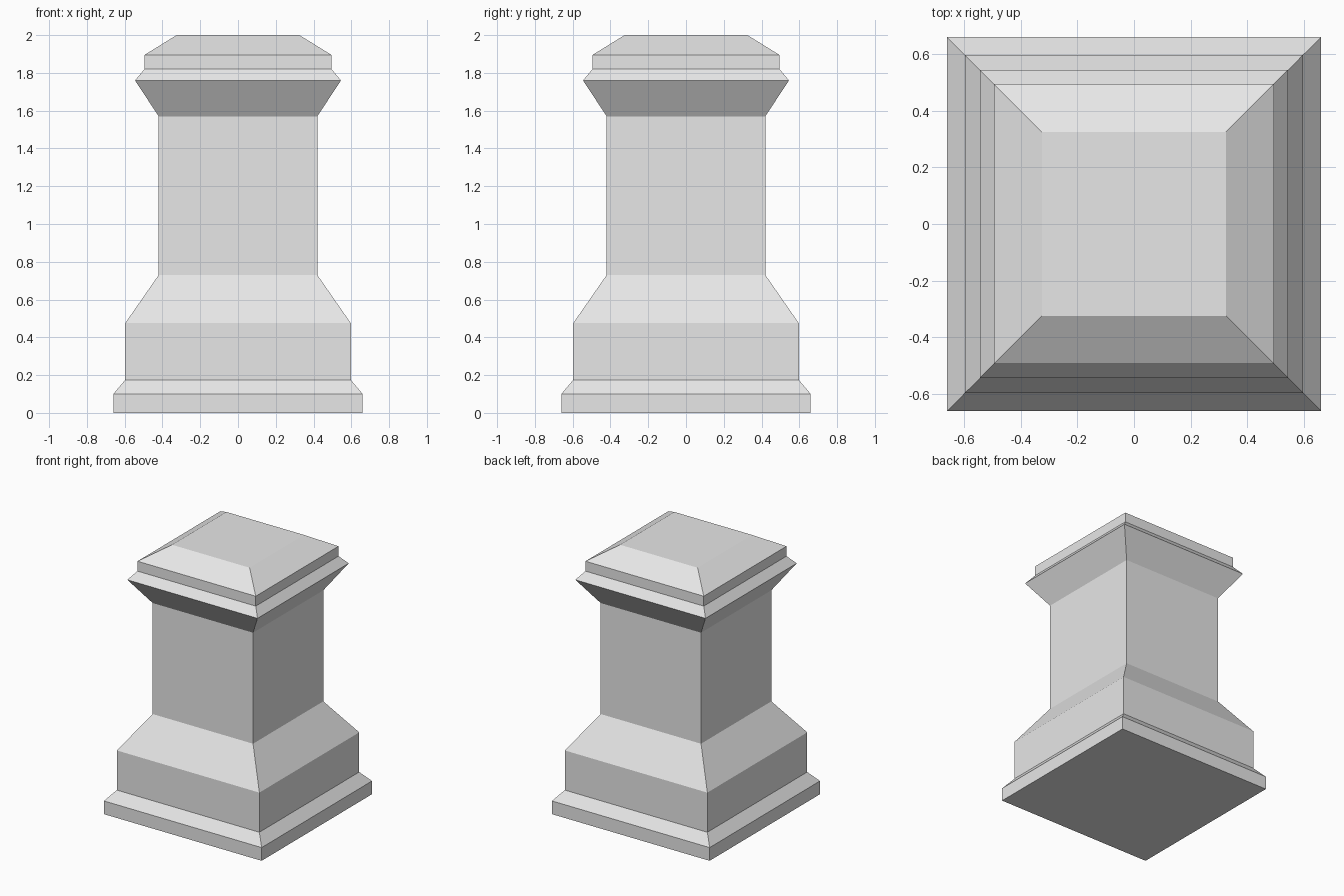
import bpy
import bmesh

cube = bpy.data.objects.get("Cube")
if cube:
    bpy.data.objects.remove(cube, do_unlink=True)

stone = bpy.data.materials.new("light grey stone")
stone.use_nodes = True
GREY = (0.8, 0.8, 0.8, 1.0)
stone.diffuse_color = GREY
stone.node_tree.nodes["Principled BSDF"].inputs["Base Color"].default_value = GREY


def square_part(name, profile, bottom=False, top=False):
    """Loft square rings through (half width, height) points, closing ends on request."""
    bm = bmesh.new()
    rings = [[bm.verts.new((sx * r, sy * r, z))
              for sx, sy in ((-1, -1), (1, -1), (1, 1), (-1, 1))]
             for r, z in profile]
    for low, high in zip(rings, rings[1:]):
        for i in range(4):
            j = (i + 1) % 4
            bm.faces.new((low[i], low[j], high[j], high[i]))
    if bottom:
        bm.faces.new(rings[0][::-1])
    if top:
        bm.faces.new(rings[-1])
    mesh = bpy.data.meshes.new(name)
    bm.to_mesh(mesh)
    bm.free()
    mesh.materials.append(stone)
    obj = bpy.data.objects.new(name, mesh)
    bpy.context.collection.objects.link(obj)
    return obj


# Stepped base with its sloping shoulder
square_part("base", [(0.66, 0), (0.66, 0.1), (0.597, 0.175),
                     (0.597, 0.475), (0.42, 0.73)], bottom=True)

# Plain square shaft
square_part("shaft", [(0.42, 0.73), (0.42, 1.57)])

# Flared capital with a chamfered top slab
square_part("capital", [(0.42, 1.57), (0.545, 1.76), (0.495, 1.82),
                        (0.495, 1.895), (0.325, 2.0)], top=True)
